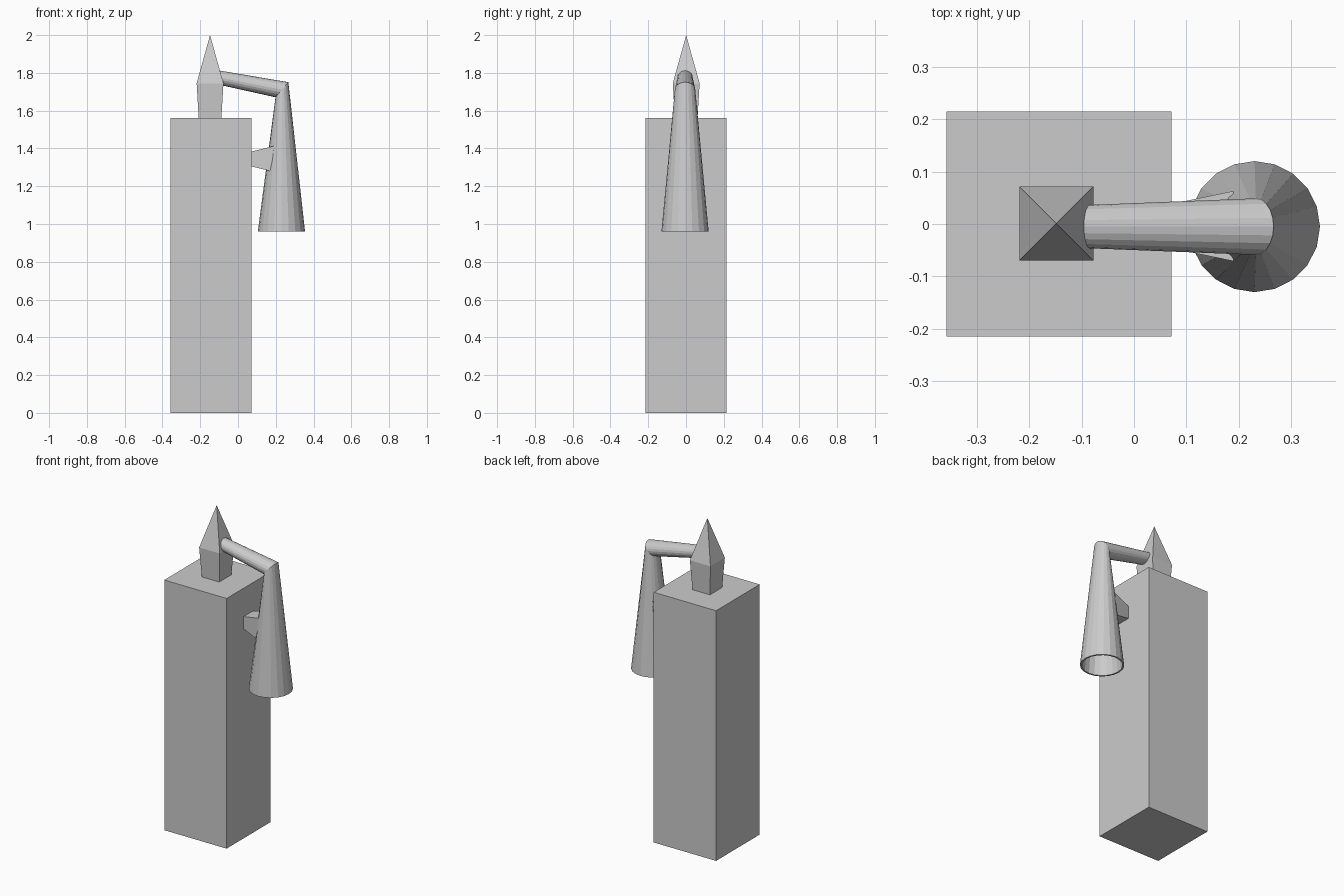
import bpy, math
from mathutils import Vector

if "Cube" in bpy.data.objects:
    bpy.data.objects.remove(bpy.data.objects["Cube"])


def loft(name, rings, cyclic=False):
    """Skin equal-length rings of points; cap the ends unless cyclic."""
    n = len(rings[0])
    verts = [p for ring in rings for p in ring]
    faces = []
    for r in range(len(rings) if cyclic else len(rings) - 1):
        a, b = r * n, (r + 1) % len(rings) * n
        faces += [(a + i, a + (i + 1) % n, b + (i + 1) % n, b + i) for i in range(n)]
    if not cyclic:
        faces += [tuple(reversed(range(n))), tuple(range(len(verts) - n, len(verts)))]
    mesh = bpy.data.meshes.new(name)
    mesh.from_pydata(verts, [], faces)
    mesh.validate()
    obj = bpy.data.objects.new(name, mesh)
    bpy.context.collection.objects.link(obj)
    bpy.context.view_layer.objects.active = obj
    obj.select_set(True)
    bpy.ops.object.mode_set(mode='EDIT')
    bpy.ops.mesh.select_all(action='SELECT')
    bpy.ops.mesh.remove_doubles(threshold=0.0001)
    bpy.ops.mesh.normals_make_consistent(inside=False)
    bpy.ops.object.mode_set(mode='OBJECT')
    obj.select_set(False)
    return obj


def ring(c, u, v, n):
    c, u, v = Vector(c), Vector(u), Vector(v)
    return [c + u * math.cos(2 * math.pi * i / n) + v * math.sin(2 * math.pi * i / n)
            for i in range(n)]


def rect(c, u, v):
    c, u, v = Vector(c), Vector(u), Vector(v)
    return [c + u * a + v * b for a, b in ((1, 1), (-1, 1), (-1, -1), (1, -1))]


# square post
bpy.ops.mesh.primitive_cube_add(size=1, location=(-0.143, 0, 0.78))
post = bpy.context.object
post.name = "post"
post.scale = (0.43, 0.43, 1.56)
post.select_set(False)

# pointed finial
loft("finial", [rect((-0.148, 0.001, z), (h, 0, 0), (0, h, 0))
                for z, h in ((1.56, 0.06), (1.745, 0.071))]
     + [[Vector((-0.148, 0.001, 2.0))] * 4])

# bent, hollow spout: arm, mitred elbow, flared open mouth
sections = [((-0.12, -0.005, 1.779), (0.006, 0, 0.036), 0.040),
            ((0.2325, -0.005, 1.711), (0.034, 0, 0.04), 0.054),
            ((0.23, -0.005, 0.96), (0.125, 0, 0), 0.125)]
outer = [ring(c, u, (0, r, 0), 20) for c, u, r in sections]
inner = [ring(c, Vector(u) * (1 - 0.01 / r), (0, r - 0.01, 0), 20) for c, u, r in sections]
loft("spout", outer + inner[::-1], cyclic=True)

# flared bracket between post and spout
loft("bracket", [rect((x, -0.004, 1.344), (0, hy, 0), (0, 0, hz))
                 for x, hy, hz in ((0.06, 0.04, 0.036), (0.19, 0.067, 0.069))])
